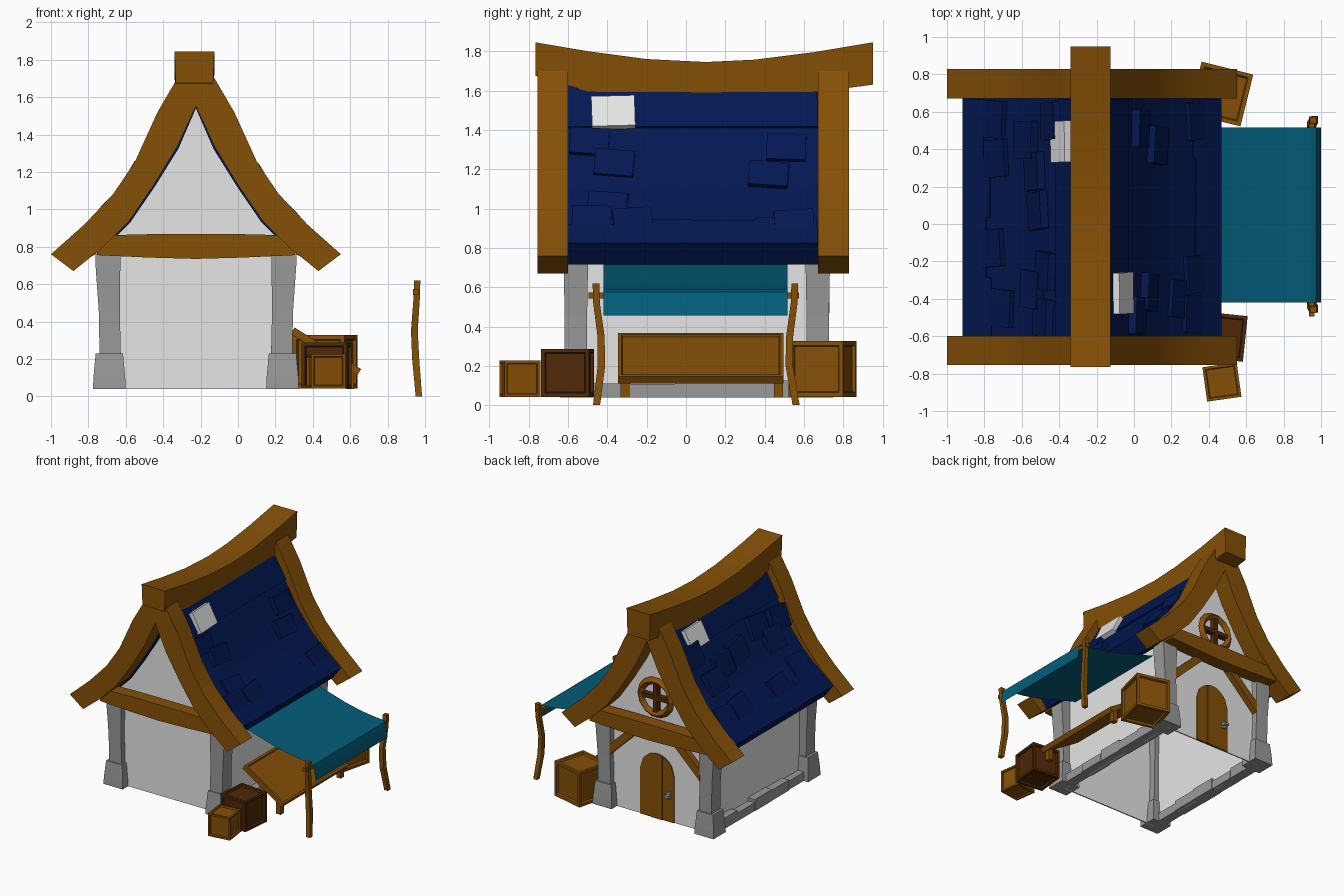
import bpy, bmesh, math, random
from mathutils import Matrix, Vector

cube = bpy.data.objects.get("Cube")
if cube:
    bpy.data.objects.remove(cube, do_unlink=True)
random.seed(4)
CX = -0.225  # centre line of the house


def material(name, r, g, b):
    m = bpy.data.materials.new(name)
    m.use_nodes = True
    m.diffuse_color = (r, g, b, 1)
    m.node_tree.nodes["Principled BSDF"].inputs["Base Color"].default_value = (r, g, b, 1)
    return m


WOOD = material("brown wood", 0.235, 0.08, 0.002)
DARK = material("dark wood", 0.078, 0.022, 0.002)
BLUE = material("blue roof", 0.001, 0.009, 0.085)
TEAL = material("teal cloth", 0.001, 0.11, 0.195)
STONE = material("grey stone", 0.32, 0.32, 0.32)
WHITE = material("white plaster", 0.79, 0.79, 0.79)


def finish(name, bm, mat, smooth=False):
    bmesh.ops.recalc_face_normals(bm, faces=bm.faces)
    me = bpy.data.meshes.new(name)
    bm.to_mesh(me)
    bm.free()
    me.materials.append(mat)
    ob = bpy.data.objects.new(name, me)
    bpy.context.collection.objects.link(ob)
    if smooth:
        me.shade_smooth()
        me.set_sharp_from_angle(angle=math.radians(40))
    return ob


def prism(name, pts, y0, y1, mat, smooth=False, matrix=Matrix()):
    """Extrude an x-z outline along y."""
    bm = bmesh.new()
    f = bm.faces.new([bm.verts.new((x, y0, z)) for x, z in pts])
    out = bmesh.ops.extrude_face_region(bm, geom=[f])["geom"]
    bmesh.ops.translate(bm, vec=(0, y1 - y0, 0), verts=[v for v in out if isinstance(v, bmesh.types.BMVert)])
    bm.transform(matrix)
    return finish(name, bm, mat, smooth)


def box(name, size, matrix, mat, inset=0, depth=0, top_only=False):
    """Box, optionally with recessed panels."""
    bm = bmesh.new()
    bmesh.ops.create_cube(bm, size=1, matrix=Matrix.Diagonal((*size, 1)))
    if inset:
        bm.normal_update()
        faces = [f for f in bm.faces if f.normal.z > 0.5 or not top_only]
        bmesh.ops.inset_individual(bm, faces=faces, thickness=inset, depth=0)
        bmesh.ops.inset_individual(bm, faces=faces, thickness=depth / 2, depth=-depth)
    bm.transform(matrix)
    return finish(name, bm, mat)


def loft(name, sections, mat):
    """Join rectangular sections (x, y, z, half x, half y) stacked in z."""
    bm = bmesh.new()
    rings = [[bm.verts.new((x + sx * a, y + sy * b, z)) for sx, sy in ((-1, -1), (1, -1), (1, 1), (-1, 1))]
             for x, y, z, a, b in sections]
    for lo, hi in zip(rings, rings[1:]):
        for i in range(4):
            j = (i + 1) % 4
            bm.faces.new((lo[i], lo[j], hi[j], hi[i]))
    bm.faces.new(rings[0])
    bm.faces.new(rings[-1])
    return finish(name, bm, mat)


def at(x, y, z):
    return Matrix.Translation((x, y, z))


def outline(top, bottom):
    """Closed outline: upper edge right to left, lower edge left to right."""
    return ([(CX + x, z) for x, z in top] + [(CX - x, z) for x, z in reversed(top) if x > 0]
            + [(CX - x, z) for x, z in bottom] + [(CX + x, z) for x, z in reversed(bottom) if x > 0])


# Gable boards and tie beams
outer = [(.775, .76), (.595, .92), (.44, 1.085), (.325, 1.257), (.205, 1.52), (.1, 1.7)]
inner = [(.655, .67), (.5, .795), (.355, .94), (.225, 1.13), (.1, 1.335), (0, 1.55)]
for end, y0, y1 in (("front", -.755, -.6), ("back", .67, .83)):
    prism(end + "_gable_boards", outline(outer, inner), y0, y1, WOOD, True)
    prism(end + "_tie_beam", outline([(.53, .86), (.25, .867), (0, .867)], [(.53, .755), (.25, .742), (0, .735)]),
          y0 + .04, y1 - .01, WOOD)


# Roof slab, dipping deeper between the boards towards the ridge
def blend(amounts):
    return [(i[0] + (o[0] - i[0]) * t, i[1] + (o[1] - i[1]) * t) for o, i, t in zip(outer, inner, amounts)]


roof_top, roof_low = blend((.9, .88, .8, .7, .6, .5)), blend([-.06] * 6)
roof_top[0], roof_low[0] = (.69, .82), (.61, .715)
roof_low[-1] = (0, 1.54)
prism("roof_slab", outline(roof_top, roof_low), -.6, .67, BLUE, True)


def on_roof(side, y, z, lift):
    """Frame on the slope: x along the house, y up the slope, z outwards."""
    for (x0, z0), (x1, z1) in zip(roof_top, roof_top[1:]):
        if z <= z1:
            break
    t = (z - z0) / (z1 - z0)
    up = Vector((side * (x1 - x0), 0, z1 - z0)).normalized()
    n = Vector((side * up.z, 0, -side * up.x))
    rot = Matrix((Vector((0, 1, 0)), up, n)).transposed().to_4x4()
    return Matrix.Translation(Vector((CX + side * (x0 + (x1 - x0) * t), y, z)) + n * lift) @ rot


def tile(name, side, y, z, w, l, mat, turn, lift, tilt):
    m = on_roof(side, y, z, lift) @ Matrix.Rotation(turn, 4, 'Z') @ Matrix.Rotation(tilt, 4, 'X')
    box(name, (w, l, .045), m, mat)


def course(name, side, z, drops, length, thick, lift, tilt):
    """Full-width row of shingles with an uneven lower edge."""
    step = 1.27 / len(drops)
    pts = [(.635, length), (-.635, length)]
    for i, d in enumerate(drops):
        pts += [(-.635 + i * step, -d), (-.635 + (i + 1) * step - .004, -d)]
    stand = Matrix.Rotation(-math.pi / 2, 4, 'X') @ Matrix.Scale(-1, 4, (0, 0, 1))
    m = on_roof(side, .035, z, lift) @ Matrix.Rotation(tilt, 4, 'X') @ stand
    prism(name, pts, -thick / 2, thick / 2, BLUE, matrix=m)


for side, drops in ((1, (.083, .122, .118, .138)), (-1, (.138, .1, .13, .085))):
    course("eave_course", side, .86, drops, .06, .115, -.05, .03)
    course("ridge_course", side, 1.53, (.1, .088, .115, .094, .106), .14, .045, -.006, .04)

# Loose and pale shingles
right_tiles = [(-.49, 1.33), (-.365, 1.22), (.51, 1.3), (.42, 1.16), (-.4, 1.02), (-.48, .95), (-.27, .94), (.55, .93)]
left_tiles = [(.56, .96), (.35, .97), (.45, 1.16), (.55, 1.37), (.28, 1.22), (.07, 1.25), (-.13, .95),
              (-.25, 1.32), (-.35, 1.2), (-.5, 1.3), (-.45, 1.0)]
for side, tiles, l in ((1, right_tiles, .14), (-1, left_tiles, .18)):
    for y, z in tiles:
        lift = .016 if z > 1.1 else -.004
        tile("loose_shingle", side, y, z, .2, l, BLUE, random.uniform(-.12, .12), lift, .13)
    tile("pale_shingle", side, -.37 if side > 0 else .44, 1.475, .22, .17, WHITE, side * .03, .024, .1)

# Sagging ridge beam: position, top height and depth
ridge = [(-.765, 1.845, .17), (-.5, 1.8, .205), (-.2, 1.76, .205), (.1, 1.745, .205), (.35, 1.757, .205),
         (.65, 1.795, .205), (.95, 1.845, .215)]
bm = bmesh.new()
rings = [[bm.verts.new((CX - .008 + x, y, z + d)) for x, d in ((-.1, -h), (.1, -h), (.107, 0), (-.107, 0))]
         for y, z, h in ridge]
for a, b in zip(rings, rings[1:]):
    for i in range(4):
        bm.faces.new((a[i], a[i - 1], b[i - 1], b[i]))
bm.faces.new(rings[0])
bm.faces.new(rings[-1])
finish("ridge_beam", bm, WOOD, True)

# Plaster walls, open underneath
gable = [(.455, .04), (.455, .88), (.225, 1.16), (.1, 1.37), (0, 1.56)]
for end, y in (("front", -.57), ("back", .67)):
    prism(end + "_wall", outline(gable, [(.455, .04)])[:-2], y, y + .01, WHITE)
for side, x in (("right", CX + .45), ("left", CX - .45)):
    box(side + "_wall", (.01, 1.24, .83), at(x, .05, .455), WHITE)

# Corner pillars and stone footing
for sx in (-1, 1):
    for y in (-.56, .67):
        x = CX + sx * .463
        loft("pillar_foot", [(x, y, .04, .087, .08), (x, y, .1, .085, .077), (x, y, .23, .073, .066)], STONE)
        loft("pillar_shaft", [(x - sx * .005, y, .2, .057, .057), (x, y, .45, .056, .057),
                              (x + sx * .008, y, .72, .067, .062), (x + sx * .008, y, .84, .067, .062)], STONE)
    for i in range(5):
        h = random.uniform(.065, .1)
        box("footing_stone", (random.uniform(.07, .1), .222, h),
            at(CX + sx * .47, -.39 + i * .222, .04 + h / 2), STONE)

# Back braces
for s in (-1, 1):
    brace = [(.41, .47), (.41, .56), (.3, .665), (.2, .76), (.11, .76), (.22, .655), (.33, .55)]
    prism("brace", [(CX + s * x, z) for x, z in brace], .66, .73, WOOD)

# Arched plank door with handle
R, DX = .155, CX + .008
for i in range(3):
    xs = [-R + i * .105 + k * .025 for k in range(5)]
    top = [(DX + x, .415 + math.sqrt(max(0, R * R - x * x))) for x in xs]
    prism("door_plank", [(top[0][0], .04)] + top + [(top[-1][0], .04)], .67, .688 + .005 * (i % 2), WOOD)
prism("door_backing", [(DX - .15, .04), (DX - .15, .41), (DX - .08, .53), (DX + .08, .53), (DX + .15, .41),
                       (DX + .15, .04)], .67, .684, DARK)
box("handle_plate", (.03, .02, .06), at(DX - .115, .695, .26), STONE)
box("handle_knob", (.04, .03, .02), at(DX - .115, .715, .26), STONE)

# Round gable window
bpy.ops.mesh.primitive_torus_add(major_segments=14, minor_segments=4, major_radius=.137, minor_radius=.03,
                                 location=(CX, .712, 1.045), rotation=(math.pi / 2, 0, 0))
ring = bpy.context.object
ring.name = "window_ring"
ring.data.materials.append(WOOD)
box("window_bar_upright", (.035, .05, .26), at(CX, .7, 1.045), DARK)
box("window_bar_level", (.26, .05, .035), at(CX, .7, 1.045), DARK)

# Awning cloth, draped over its rod
bm = bmesh.new()
cloth = [(.24, .75), (.36, .715), (.5, .675), (.62, .64), (.76, .61), (.88, .594), (.95, .588), (.975, .575),
         (.988, .53), (1.0, .455)]
rows = [[bm.verts.new((x, y, z)) for y in (-.42, .515)] for x, z in cloth]
for a, b in zip(rows, rows[1:]):
    bm.faces.new((a[0], b[0], b[1], a[1]))
finish("awning_cloth", bm, TEAL, True)

# Awning poles and rod
for y, s in ((-.45, 1), (.545, -1)):
    loft("awning_pole", [(.967, y + .005 - s * .01, 0, .017, .018), (.95, y + s * .02, .2, .019, .019),
                         (.943, y + s * .018, .35, .018, .018), (.955, y - s * .005, .52, .017, .017),
                         (.958, y - s * .008, .62, .017, .017)], WOOD)
box("awning_rod", (.03, 1.07, .03), at(.95, .04, .558), WOOD)

# Sloping display table
slope = at(.47, .075, .24) @ Matrix.Rotation(math.radians(32), 4, 'Y')
box("table_top", (.42, .84, .04), slope, WOOD, .025, .012, True)
for y in (-.31, .47):
    box("table_front_leg", (.04, .045, .1), at(.6, y, .09), WOOD)

# Crates with recessed panels
for name, x, y, size, turn, mat in (("small_crate", .47, -.845, .185, 8, WOOD),
                                    ("dark_crate", .473, -.602, .245, -6, DARK),
                                    ("large_crate", .465, .695, .285, -14, WOOD)):
    m = at(x, y, .042 + size / 2) @ Matrix.Rotation(math.radians(turn), 4, 'Z')
    box(name, (size, size, size), m, mat, size * .11, size * .06)
